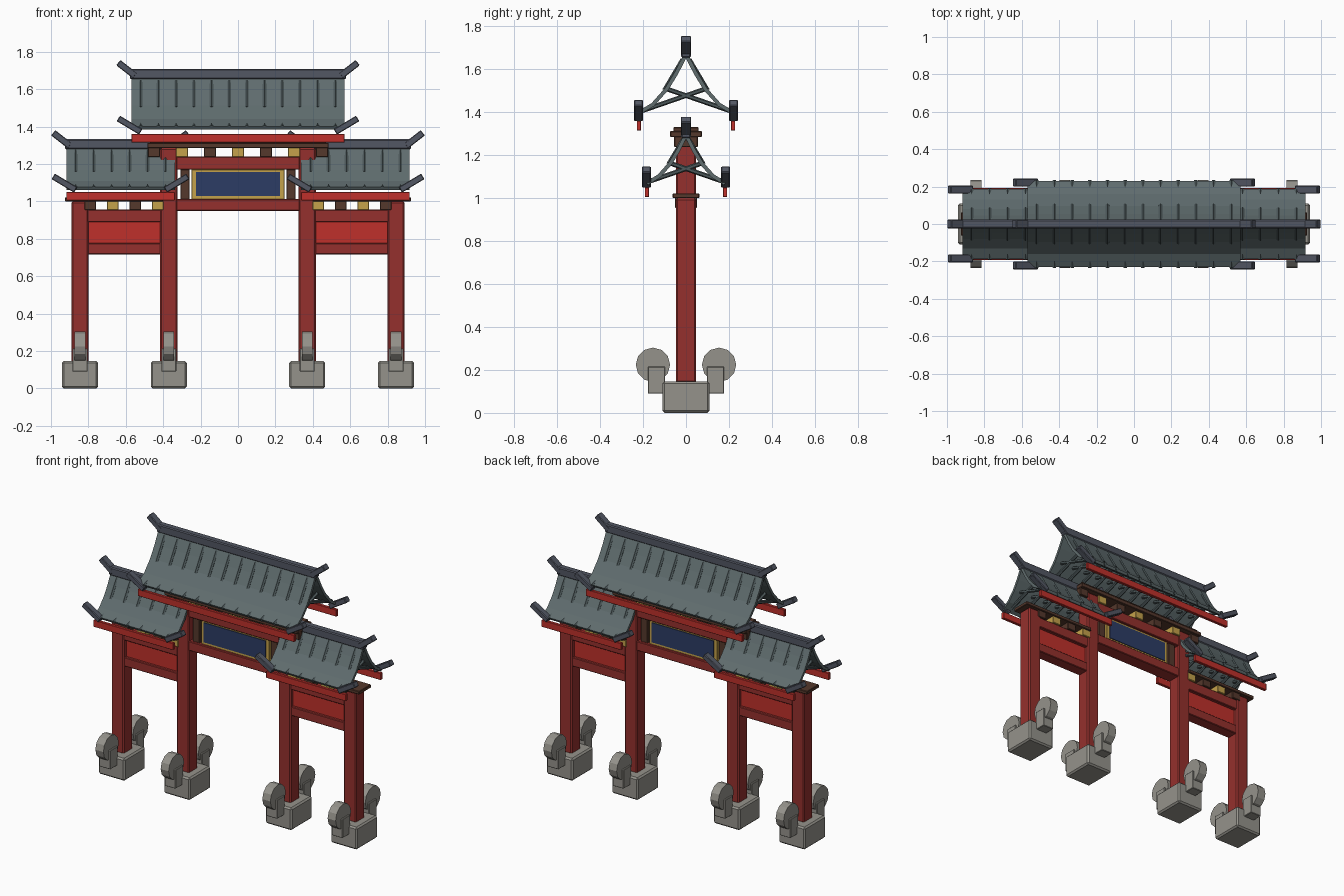
import bpy, bmesh, math
from mathutils import Vector, Matrix

if "Cube" in bpy.data.objects:
    bpy.data.objects.remove(bpy.data.objects["Cube"])


def mat(name, r, g, b):
    m = bpy.data.materials.new(name)
    m.diffuse_color = (r, g, b, 1)
    m.use_nodes = True
    m.node_tree.nodes["Principled BSDF"].inputs["Base Color"].default_value = m.diffuse_color
    return m


STONE = mat("stone", .30, .29, .26)
RED = mat("dark_red", .30, .030, .026)
BRIGHT = mat("bright_red", .52, .030, .024)
TILE = mat("tile", .115, .15, .155)
RIB = mat("tile_rib", .075, .10, .105)
RIDGE = mat("ridge", .085, .095, .125)
BROWN = mat("brown", .09, .040, .025)
GOLD = mat("gold", .56, .36, .07)
NAVY = mat("navy", .025, .045, .13)


def finish(name, bm, m, bevel=0):
    bmesh.ops.recalc_face_normals(bm, faces=bm.faces)
    me = bpy.data.meshes.new(name)
    bm.to_mesh(me)
    bm.free()
    me.materials.append(m)
    o = bpy.data.objects.new(name, me)
    bpy.context.collection.objects.link(o)
    if bevel:
        b = o.modifiers.new("bevel", 'BEVEL')
        b.width = bevel
        b.segments = 1
    return o


def box(name, x, y, z, m, bevel=.004):
    """Box from (min, max) ranges."""
    bm = bmesh.new()
    c = [(a[0] + a[1]) / 2 for a in (x, y, z)]
    s = [abs(a[1] - a[0]) for a in (x, y, z)]
    bmesh.ops.create_cube(bm, size=1, matrix=Matrix.Translation(c) @ Matrix.Diagonal((*s, 1)))
    return finish(name, bm, m, bevel)


def bar(name, p, q, w, h, m):
    """Tilted box between two points in the xz plane."""
    p, q = Vector(p), Vector(q)
    d = q - p
    rot = Matrix.Rotation(-math.atan2(d.z, d.x), 4, 'Y')
    bm = bmesh.new()
    bmesh.ops.create_cube(bm, size=1, matrix=Matrix.Translation((p + q) / 2) @ rot
                          @ Matrix.Diagonal((d.length, w, h, 1)))
    return finish(name, bm, m, .004)


def rods(name, pairs, r, m):
    """Six-sided rods joined into one object."""
    bm = bmesh.new()
    for p, q in pairs:
        p, q = Vector(p), Vector(q)
        d = q - p
        bmesh.ops.create_cone(bm, cap_ends=True, segments=6, radius1=r, radius2=r, depth=d.length,
                              matrix=Matrix.Translation((p + q) / 2)
                              @ d.to_track_quat('Z', 'Y').to_matrix().to_4x4())
    return finish(name, bm, m)


def roof(name, cx, half, apex, ribs, rib_half, s, eave_y):
    # curved tile slopes, profile is (y, drop from the apex)
    prof = [(.005 / s, 0), (.045, .078), (.09, .152), (.155, .225), (.225, .267)]
    for side, tag in ((-1, "front"), (1, "back")):
        bm = bmesh.new()
        rows = [[bm.verts.new((cx + e * half, side * y * s, apex - d * s)) for e in (-1, 1)]
                for y, d in prof]
        for a, b in zip(rows, rows[1:]):
            bm.faces.new((a[0], a[1], b[1], b[0]))
        o = finish(f"{name}_{tag}_tiles", bm, TILE)
        sol = o.modifiers.new("thickness", 'SOLIDIFY')
        sol.thickness = .018
        sol.offset = 0
        # tile ribs: a steep upper run and a shallow lower run
        pairs = []
        for i in range(ribs):
            x = cx - rib_half + 2 * rib_half * i / (ribs - 1)
            for a, b in (((.015, .015), (.1, .158)), ((-.1, .148), (.232, .263))):
                pairs.append(((x, side * a[0] * s, apex - a[1] * s),
                              (x, side * b[0] * s, apex - b[1] * s)))
        rods(f"{name}_{tag}_ribs", pairs, .011, RIB)
        # red eave board
        ez = apex - .3
        if s < 1:
            ez = apex - .235
        box(f"{name}_{tag}_eave_board", (cx - half, cx + half),
            (side * (eave_y - .01), side * (eave_y + .01)), (ez - .045, ez), BRIGHT, .002)
        # upturned eave corners
        for e in (-1, 1):
            z = ez + .012
            y = side * (eave_y + .002)
            bar(f"{name}_{tag}_eave_horn", (cx + e * (half - .05), y, z),
                (cx + e * (half + .07), y, z + .072), .042, .034, RIDGE)
    # ridge beam with upturned ends
    box(f"{name}_ridge", (cx - half - .008, cx + half + .008), (-.023, .023),
        (apex - .006, apex + .048), RIDGE, .006)
    for e in (-1, 1):
        bar(f"{name}_ridge_horn", (cx + e * (half - .02), 0, apex + .012),
            (cx + e * (half + .07), 0, apex + .082), .048, .036, RIDGE)


def bracket(name, x, w, z0, z1, d, m):
    box(name, (x - w / 2, x + w / 2), (-d, d), (z0, z1), m, .003)


# posts on stone bases with drum stones
for x in (-.845, -.37, .37, .845):
    top = 1.285 if abs(x) < .5 else 1.0
    box("post", (x - .046, x + .046), (-.047, .047), (.14, top), RED, .008)
    box("post_base", (x - .096, x + .096), (-.11, .11), (0, .147), STONE, .01)
    for s in (-1, 1):
        box("drum_block", (x - .04, x + .04), (s * .098, s * .178), (.09, .215), STONE, .003)
        bm = bmesh.new()
        bmesh.ops.create_cone(bm, cap_ends=True, segments=12, radius1=.08, radius2=.08, depth=.058,
                              matrix=Matrix.Translation((x, s * .154, .224))
                              @ Matrix.Rotation(math.pi / 2, 4, 'Y'))
        finish("drum_stone", bm, STONE)

# side bays: beams, panel, brackets, plate and roof
for s in (-1, 1):
    span = (s * .41, s * .805)
    box("side_upper_beam", span, (-.042, .042), (.89, .957), RED)
    box("side_panel", span, (-.02, .02), (.77, .895), BRIGHT, 0)
    box("side_lower_beam", span, (-.038, .038), (.717, .777), RED)
    for i, x in enumerate((.43, .55, .67, .79)):
        bracket("side_bracket", s * x, .062, .955, 1.003, .052, BROWN if i % 2 else GOLD)
    box("side_plate", (s * .4, s * .925), (-.062, .062), (1.0, 1.022), BROWN, .003)
    roof("side_roof", s * .628, .29, 1.285, 6, .24, .81, .182)

# centre bay: beams, plaque, short posts
box("centre_lower_beam", (-.33, .33), (-.045, .045), (.95, 1.012), RED)
box("centre_upper_beam", (-.33, .33), (-.045, .045), (1.17, 1.24), RED)
box("plaque_frame", (-.248, .248), (-.03, .03), (1.01, 1.172), GOLD, .003)
box("plaque_panel", (-.225, .225), (-.035, .035), (1.028, 1.157), NAVY, 0)
for s in (-1, 1):
    box("short_post", (s * .258, s * .308), (-.03, .03), (1.01, 1.172), BROWN, .003)

# centre brackets, plate and main roof
for i in range(7):
    bracket("centre_bracket", -.45 + .15 * i, .064, 1.238, 1.29, .055, GOLD if i % 2 else BROWN)
box("centre_plate", (-.485, .485), (-.074, .074), (1.285, 1.312), BROWN, .003)
box("centre_plate_top", (-.47, .47), (-.058, .058), (1.31, 1.33), BROWN, .003)
roof("main_roof", 0, .57, 1.66, 12, .52, 1, .219)
